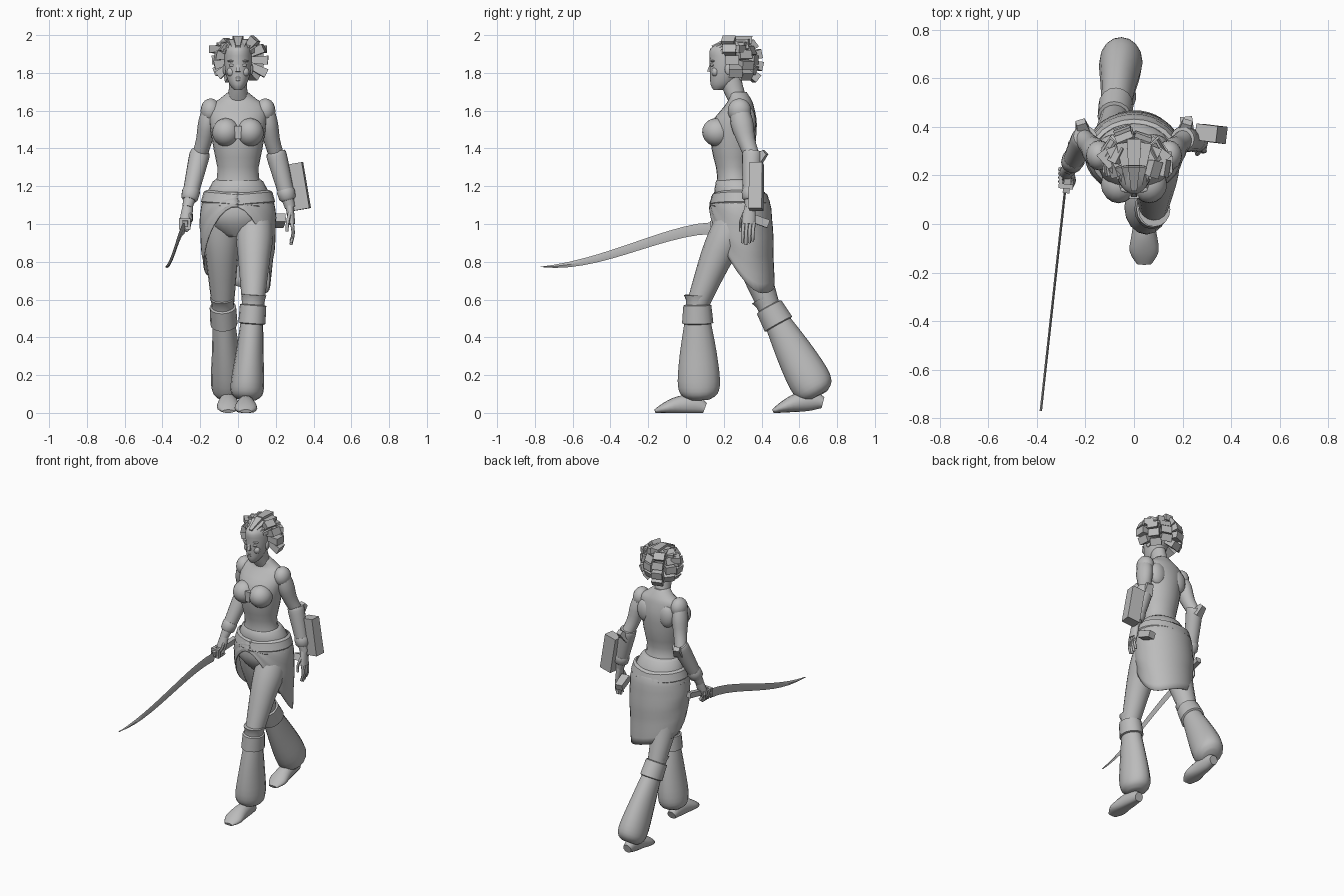
import bpy, bmesh, math
from mathutils import Vector, Matrix

cube = bpy.data.objects.get("Cube")
if cube:
    bpy.data.objects.remove(cube, do_unlink=True)

grey = (.5, .5, .5, 1)
clay = bpy.data.materials.new("plain_grey")
clay.use_nodes = True
clay.diffuse_color = grey
clay.node_tree.nodes["Principled BSDF"].inputs["Base Color"].default_value = grey
SIDES = (("left", 1), ("right", -1))


def finish(name, bm, smooth_angle=45):
    bmesh.ops.recalc_face_normals(bm, faces=bm.faces)
    mesh = bpy.data.meshes.new(name)
    bm.to_mesh(mesh)
    bm.free()
    mesh.materials.append(clay)
    part = bpy.data.objects.new(name, mesh)
    bpy.context.collection.objects.link(part)
    bpy.ops.object.select_all(action='DESELECT')
    part.select_set(True)
    bpy.context.view_layer.objects.active = part
    bpy.ops.object.shade_smooth_by_angle(angle=math.radians(smooth_angle))
    return part


def skin(name, rows, closed=True, smooth_angle=45):
    """Join rows of points with quads; closed rows are loops with end caps."""
    bm = bmesh.new()
    rows = [[bm.verts.new(point) for point in row] for row in rows]
    for a, b in zip(rows, rows[1:]):
        for k in range(0 if closed else 1, len(a)):
            bm.faces.new((a[k - 1], a[k], b[k], b[k - 1]))
    if closed:
        bm.faces.new(rows[0])
        bm.faces.new(rows[-1])
    return finish(name, bm, smooth_angle)


def spline(rings, steps):
    """Smooth curve through the rings, radii included."""
    ends = [rings[0], *rings, rings[-1]]
    out = []
    for a, b, c, d in zip(ends, ends[1:], ends[2:], ends[3:]):
        for i in range(steps):
            t = i / steps
            out.append(b + (c - a) * (t / 2) + (a * 2 - b * 5 + c * 4 - d) * (t * t / 2)
                       + (b * 3 - a - c * 3 + d) * (t ** 3 / 2))
    return out + [rings[-1]]


def loft(name, rings, sides=16, steps=3, level=False):
    """Skin rings (x, y, z, width, depth), square to their path or level."""
    rings = spline([Vector((*r[:4], r[-1])) for r in rings], steps)
    centres = [Vector(r[:3]) for r in rings]
    rows = []
    for i, (centre, ring) in enumerate(zip(centres, rings)):
        along = centres[min(i + 1, len(rings) - 1)] - centres[max(i - 1, 0)]
        along = Vector((0, 0, 1)) if level else along.normalized()
        across = (Vector((1, 0, 0)) - along * along.x).normalized()
        deep = along.cross(across)
        row = []
        for k in range(sides):
            a = math.tau * k / sides
            row.append(centre + across * ring[3] * math.cos(a) + deep * ring[4] * math.sin(a))
            row[-1].z = max(row[-1].z, 0)
        rows.append(row)
    return skin(name, rows)


def limb(name, start, end, stations, steps=3):
    """Loft on a straight line; stations are (fraction, width, depth)."""
    return loft(name, [(*(start + (end - start) * f), *radii) for f, *radii in stations], steps=steps)


def ball(name, at, size, tilt=0):
    bm = bmesh.new()
    bmesh.ops.create_uvsphere(bm, u_segments=16, v_segments=10, radius=1)
    bm.transform(Matrix.Translation(at) @ Matrix.Rotation(tilt, 4, 'X') @ Matrix.Diagonal((*size, 1)))
    return finish(name, bm)


def block(name, start, end, size, end_size):
    """Four-sided bar tapering from start to end; sizes are half widths."""
    start, end = Vector(start), Vector(end)
    turn = (end - start).to_track_quat('Z', 'Y')
    corners = ((-1, -1), (1, -1), (1, 1), (-1, 1))
    return skin(name, [[at + turn @ Vector((w * i, h * j, 0)) for i, j in corners]
                       for at, (w, h) in ((start, size), (end, end_size))], smooth_angle=10)


# Torso, neck and head, as level sections (height, y, width, depth)
def stack(name, sections, steps=3):
    loft(name, [(0, y, z, width, depth) for z, y, width, depth in sections], 24, steps, level=True)


stack("torso", ((.93, .29, .07, .09), (1, .29, .17, .14), (1.08, .285, .185, .15), (1.25, .255, .11, .09),
                (1.4, .25, .13, .115), (1.53, .255, .15, .12), (1.62, .28, .15, .08), (1.66, .285, .1, .06),
                (1.7, .27, .05, .05)))
stack("neck", ((1.64, .28, .06, .05), (1.7, .255, .05, .055), (1.78, .23, .045, .06)))
stack("head", ((1.71, .17, .02, .025), (1.74, .19, .045, .06), (1.8, .21, .066, .083), (1.87, .225, .073, .1),
               (1.93, .23, .065, .1), (1.97, .23, .02, .03)))

# Bodice, face and shoulders
block("bodice_knot", (0, .12, 1.52), (0, .12, 1.45), (.02, .015), (.015, .015))
block("nose", (0, .138, 1.855), (0, .125, 1.805), (.004, .008), (.012, .014))
for z in (1.762, 1.774):
    ball("lip", (0, .138, z), (.02, .012, .007))
for side, s in SIDES:
    ball(side + "_bodice_cup", (s * .063, .165, 1.485), (.074, .08, .075), -.3)
    ball(side + "_eye", (s * .03, .14, 1.84), (.018, .01, .008))
    ball(side + "_brow", (s * .032, .142, 1.862), (.025, .012, .006))
    ball(side + "_cheek", (s * .035, .155, 1.805), (.025, .02, .025))
    ball(side + "_ear", (s * .07, .225, 1.82), (.01, .02, .03))
    ball(side + "_shoulder", (s * .145, .283, 1.6), (.053, .062, .065))
    ball(side + "_shoulder_blade", (s * .08, .33, 1.54), (.06, .04, .08))

# Hair: bars swept back from the hairline, then rows of chunky locks behind
for k in range(-3, 4):
    s = k / 3
    drop = abs(s) * .05
    crown = (s * .085, .24, 1.98 - drop)
    block("swept_strand", (s * .058, .14 + drop, 1.935 - drop / 2), crown, (.012, .01), (.024, .016))
    block("swept_tip", crown, (s * .13, .35 - drop, 1.975 - drop), (.024, .016), (.03, .02))
scalp = Vector((0, .25, 1.87))
ball("hair_cap", (0, .255, 1.875), (.075, .085, .09))
for row in range(4):
    for k in range(6):
        turn = math.radians((85 + 7 * row) * (2 * k / 5 - 1))
        rise = math.radians(25 * row - 38 + 12 * (k % 2))
        aim = Vector((math.sin(turn) * math.cos(rise), math.cos(turn) * math.cos(rise), math.sin(rise)))
        reach = .15 - row * .006 + .015 * (k % 3 - 1)
        block("hair_lock", scalp + aim * .06, scalp + aim * reach, (.024, .016), (.036, .024))

# Arms with wrapped forearms and elbow guards
wrists = {"left": Vector((.272, .34, 1.1)), "right": Vector((-.265, .235, 1.1))}
for side, s in SIDES:
    wrist, elbow = wrists[side], Vector((s * .205, .35, 1.36))
    loft(side + "_upper_arm", [(s * .14, .28, 1.63, .04), (s * .16, .295, 1.54, .05, .06),
                               (s * .18, .32, 1.44, .043, .047), (*elbow, .04)])
    limb(side + "_forearm_wrap", elbow, wrist, ((-.08, .05), (0, .054), (.3, .05), (.7, .043)))
    limb(side + "_wrist_band", elbow, wrist, ((.68, .044), (.73, .048), (.86, .045), (.9, .035)), 1)
    limb(side + "_wrist", elbow, wrist, ((.8, .035), (1.05, .027)), 1)
    block(side + "_elbow_guard", elbow + Vector((0, .02, -.03)), elbow + Vector((s * .015, .07, .02)),
          (.03, .03), (.02, .015))


# Hands: the left hangs relaxed, the right closes on the sword
def digit(name, base, *offsets):
    loft(name, [(*(Vector(base) + Vector(o)), .01 - .001 * i) for i, o in enumerate(((0, 0, 0), *offsets))], 8)


limb("left_palm", wrists["left"], Vector((.285, .33, 1)), ((-.2, .022, .025), (.5, .02, .034), (1, .018, .036)))
limb("right_palm", wrists["right"], Vector((-.28, .2, .99)), ((-.2, .024), (.5, .032, .026), (1, .03, .024)))
for k in range(4):
    digit("left_finger", (.285, .305 + k * .018, 1.01), (.007, -.004, -.06), (-.005, -.006, -.12 + .01 * abs(k - 1)))
    digit("right_finger", (-.302, .175 + k * .017, 1.03), (0, 0, -.045), (.02, 0, -.07), (.04, 0, -.055))
digit("left_thumb", (.275, .31, 1.06), (-.012, -.02, -.05), (-.016, -.02, -.1))
digit("right_thumb", (-.26, .215, 1.06), (.012, -.035, -.03), (0, -.065, -.05))

# Sword: grip, guard and a gently swept diamond-section blade
block("sword_grip", (-.28, .13, 1), (-.255, .335, 1.035), (.014, .016), (.016, .018))
block("sword_guard", (-.282, .145, 1), (-.28, .165, 1), (.03, .03), (.03, .03))
blade = []
for i in range(13):
    t = i / 12
    sweep = t ** .9
    x, y = -.284 - .1 * t, .14 - .91 * t
    z = .978 - .205 * sweep * sweep * (3 - 2 * sweep)
    half = .001 + .03 * (1 - .4 * t) * (1 - t ** 6)
    blade.append([(x, y, z + half), (x + .005, y, z), (x, y, z - half), (x - .005, y, z)])
skin("sword_blade", blade, smooth_angle=30)

# Box strapped to the left forearm, and a pouch at the hip
block("forearm_box", (.297, .375, 1.32), (.338, .37, 1.077), (.034, .045), (.036, .045))
block("hip_pouch", (.225, .34, 1.035), (.215, .435, 1), (.028, .022), (.025, .022))

# Legs in mid stride: thigh, knee ring, cuff, baggy trouser and shoe
stride = {"left": ((.09, .28, 1.05), (.08, .06, .57), (.044, .07, .07), (.042, .1, 0)),
          "right": ((-.09, .29, 1.05), (-.08, .44, .56), (-.05, .7, .09), (-.052, .725, .03))}
for side, joints in stride.items():
    hip, knee, ankle, heel = map(Vector, joints)
    middle = (hip + knee) / 2 - Vector((0, .015, 0))
    loft(side + "_thigh", [(*hip, .09, .1), (*hip.lerp(middle, .5), .098, .1), (*middle, .084), (*knee, .058)])
    limb(side + "_knee_ring", knee, ankle, ((0, .06), (-.06, .06), (-.11, .066, .07)), 1)
    limb(side + "_cuff", knee, ankle, ((-.01, .058), (0, .07, .074), (.19, .072, .083), (.2, .06, .07)), 1)
    limb(side + "_trouser", knee, ankle, ((.18, .06, .07), (.5, .073, .097), (.8, .088, .112),
                                          (.94, .083, .098), (1, .05, .055)))
    loft(side + "_shoe", [(heel.x, heel.y - .265 * f, .8 * height + heel.z * (1 - f), width, height)
                          for f, width, height in ((0, .03, .03), (.2, .04, .05), (.5, .05, .05),
                                                   (.8, .06, .03), (1, .03, .01))])

# Wrapped skirt: hem high at the front, low at the back and to the left
columns = []
for i in range(37):
    a = math.tau * i / 36
    front = (1 + math.cos(a)) / 2
    hem = .67 + .42 * front ** 3 - .05 * math.sin(a)
    column = []
    for j in range(12):
        z = 1.17 + (hem - 1.17) * j / 11
        t = (1.17 - z) / .53
        bulge = .036 * math.sin(math.pi * t ** .6)
        fold = 1 + .01 * i / 36 + .02 * ((j + i // 12) % 4) / 3
        column.append((math.sin(a) * fold * (.163 + bulge),
                       .285 + .055 * t * t - math.cos(a) * fold * (.13 + bulge), z))
    columns.append(column)
skirt = skin("wrapped_skirt", columns, closed=False, smooth_angle=30)
skirt.modifiers.new("cloth_thickness", 'SOLIDIFY').thickness = .006

# Waist sashes, the lower one in two layers crossing at the front
stack("upper_sash", ((1.15, .285, .165, .135), (1.18, .28, .158, .13), (1.225, .27, .133, .112),
                     (1.235, .27, .12, .1)), 1)
for side, s in SIDES:
    wrap = []
    for i in range(25):
        a = math.tau * i / 24
        top = 1.165 + s * .015 * math.sin(a)
        wrap.append([(math.sin(a) * w, .285 - math.cos(a) * (w - .035), top - drop)
                     for w, drop in ((.165, 0), (.182, .01), (.196, .06), (.19, .07))])
    skin(side + "_waist_sash", wrap, closed=False, smooth_angle=30)
